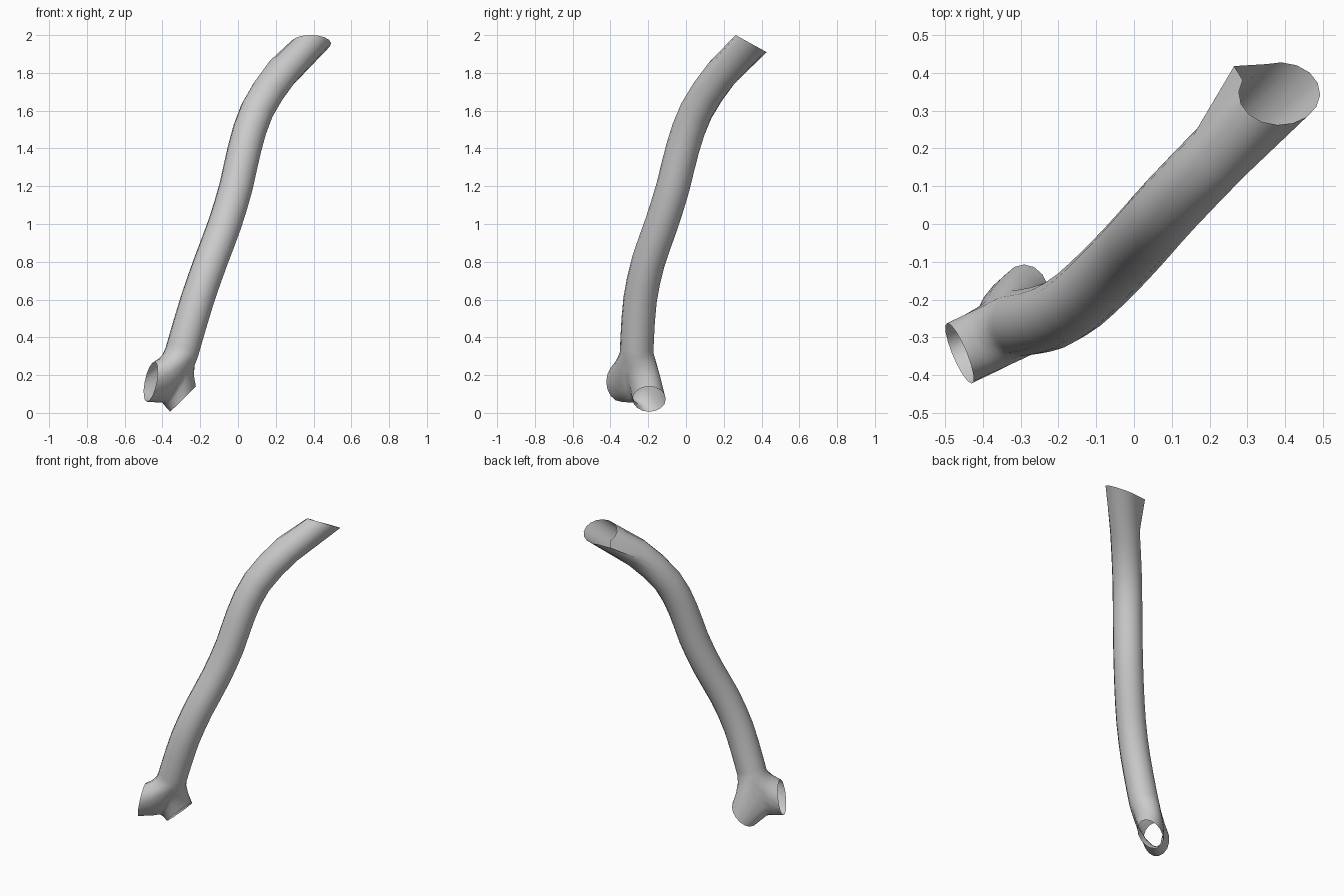
import bpy, bmesh, math
from mathutils import Vector as V

if "Cube" in bpy.data.objects:
    bpy.data.objects.remove(bpy.data.objects["Cube"])

N = 16                                   # sides of the tube
R = 0.089                                # tube radius
ANG = [2 * math.pi * k / N for k in range(N)]
SIDE = V((0.67, -0.74, 0))               # across the bend
OUT = V((-0.74, -0.67, 0))               # against the lean

# Centre line of the stem, from the fork to the upper rim
PATH = [V(p) for p in (
    (-0.298, -0.261, 0.32), (-0.275, -0.258, 0.4), (-0.215, -0.243, 0.6),
    (-0.145, -0.2, 0.8), (-0.07, -0.13, 1.0), (-0.01, -0.068, 1.2),
    (0.035, -0.018, 1.4), (0.1, 0.055, 1.6), (0.23, 0.19, 1.8),
    (0.385, 0.345, 1.955))]

bm = bmesh.new()


def add(points):
    return [bm.verts.new(p) for p in points]


def ring(c, u, v):
    return [c + u * math.cos(a) + v * math.sin(a) for a in ANG]


def bridge(a, b):
    for k in range(N):
        j = (k + 1) % N
        bm.faces.new((a[k], a[j], b[j], b[k]))


def spline(i, t):
    p0, p1 = PATH[max(i - 1, 0)], PATH[i]
    p2, p3 = PATH[i + 1], PATH[min(i + 2, len(PATH) - 1)]
    return 0.5 * (2 * p1 + (p2 - p0) * t + (2 * p0 - 5 * p1 + 4 * p2 - p3) * t * t
                  + (3 * p1 - p0 - 3 * p2 + p3) * t ** 3)


# Stem: rings square to the centre line
centres = [spline(i, t) for i in range(len(PATH) - 1) for t in (0, 0.5)][:-1]
rings = []
for i, c in enumerate(centres):
    ahead = centres[i + 1] if i + 1 < len(centres) else PATH[-1]
    t = (ahead - centres[max(i - 1, 0)]).normalized()
    s = (SIDE - t * t.dot(SIDE)).normalized()
    rings.append(add(ring(c, s * R, s.cross(t) * R)))

# Slanted upper rim with one torn corner
rim = []
for p in ring(V((0, 0, 0)), SIDE, OUT):
    y = p.y * 0.083
    rim.append(PATH[-1] + V((p.x * 0.108, y, -0.55 * y)))
rim[8] = V((0.265, 0.418, 1.91))
rings.append(add(rim))
for a, b in zip(rings, rings[1:]):
    bridge(a, b)

# Fork: a saddle strap splits the lowest ring into two loops
base = rings[0]
drop = V((-0.4, -0.275, 0.055)) - PATH[0]
strap = add(PATH[0] + SIDE * R * math.cos(a) + drop * math.sin(a)
            for a in ANG[1:N // 2])
loop_a = base[:9] + strap[::-1]
loop_b = [base[-k % N] for k in range(9)] + strap[::-1]


def stub(loop, c, u, v, n):
    """Open stub from a fork loop to an oval mouth facing along n."""
    end = ring(c, u, v)
    start = [w.co.copy() for w in loop]
    prev = loop
    for t in (0.33, 0.67, 1):
        flare = -n * 0.06 * t * (1 - t)   # slight waist before the mouth
        cur = add(p.lerp(q, t) + flare for p, q in zip(start, end))
        bridge(prev, cur)
        prev = cur


stub(loop_a, V((-0.462, -0.342, 0.165)), V((0.032, -0.08, 0)),
     V((0.02, 0, 0.106)), V((-0.92, -0.37, 0.1)))
stub(loop_b, V((-0.291, -0.195, 0.073)), V((0, -0.088, 0)),
     V((0.068, 0, 0.067)), V((0.7, 0, -0.7)))

bmesh.ops.recalc_face_normals(bm, faces=bm.faces)
mesh = bpy.data.meshes.new("forked_tube")
bm.to_mesh(mesh)
bm.free()
tube = bpy.data.objects.new("forked_tube", mesh)
bpy.context.collection.objects.link(tube)

grey = bpy.data.materials.new("plain grey")
grey.diffuse_color = (0.6, 0.6, 0.6, 1)
grey.use_nodes = True
grey.node_tree.nodes["Principled BSDF"].inputs["Base Color"].default_value = grey.diffuse_color
mesh.materials.append(grey)

bpy.context.view_layer.objects.active = tube
tube.select_set(True)
bpy.ops.object.shade_smooth_by_angle(angle=math.radians(60))
